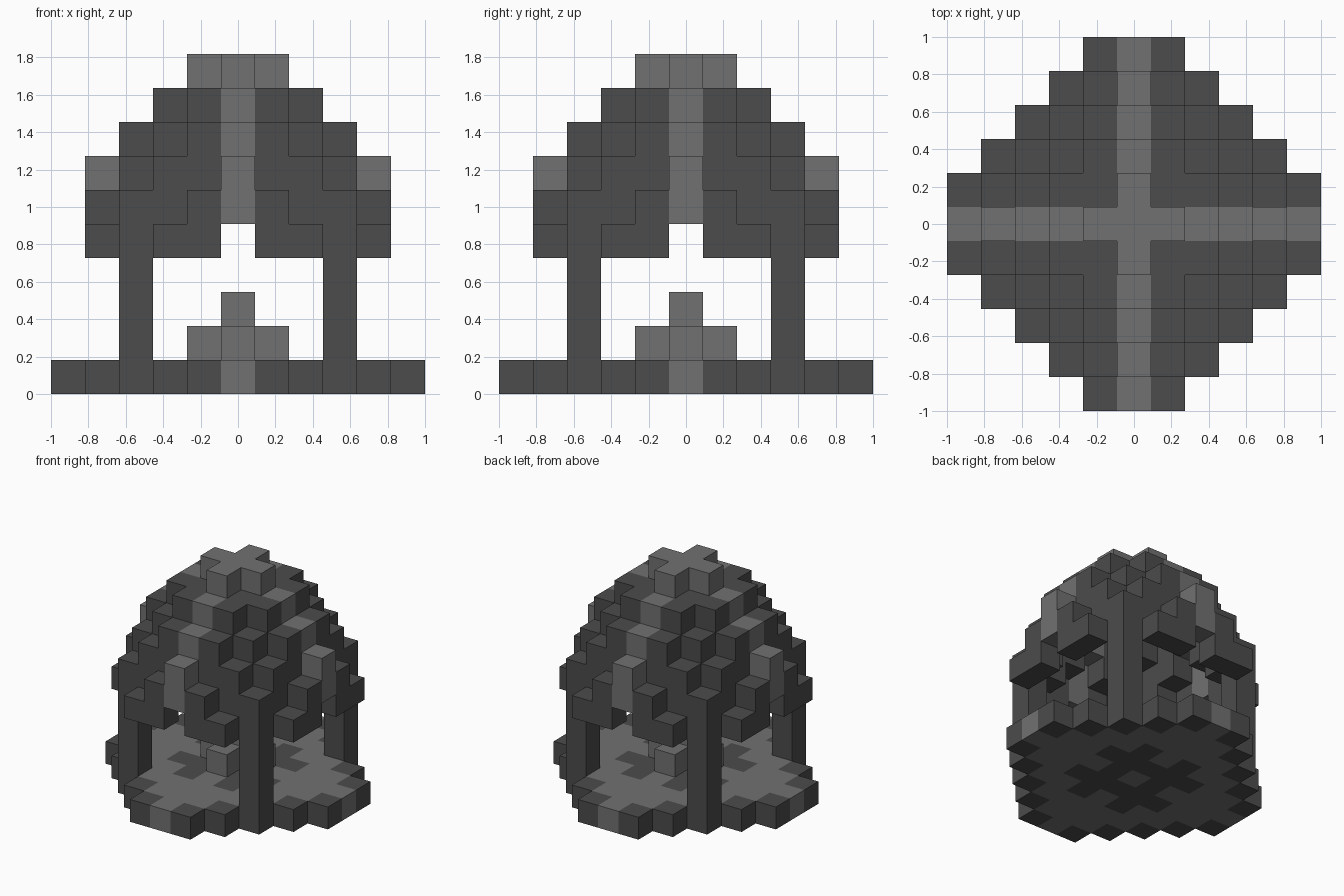
import bpy
import bmesh
from mathutils import Vector

cube = bpy.data.objects.get("Cube")
if cube:
    bpy.data.objects.remove(cube)

CELL = 2 / 11


def make_material(name, value):
    mat = bpy.data.materials.new(name)
    mat.use_nodes = True
    colour = (value, value, value, 1)
    mat.diffuse_color = colour
    mat.node_tree.nodes["Principled BSDF"].inputs["Base Color"].default_value = colour
    return mat


materials = [make_material("dark stone", 0.072), make_material("light stone", 0.165)]


def mirrored(spots, layer):
    """Repeat the spots of one eighth all around the centre."""
    return {(sx * u, sy * v, layer)
            for a, b in spots for u, v in ((a, b), (b, a))
            for sx in (-1, 1) for sy in (-1, 1)}


# Stepped round floor slab
floor = {(x, y, 0) for x in range(-5, 6) for y in range(-5, 6) if abs(x) + abs(y) <= 6}

# Four corner pillars
pillars = set()
for k in range(1, 4):
    pillars |= mirrored([(3, 3)], k)

# Small stepped centre pile
pile = mirrored([(0, 0), (1, 0)], 1) | {(0, 0, 2)}

# Hollow dome, one ring per layer from the arches to the crown
rings = {
    4: [(4, 1), (4, 2), (3, 3)],
    5: [(4, 0), (4, 1), (3, 2), (3, 3)],
    6: [(4, 0), (3, 1), (3, 2)],
    7: [(3, 0), (3, 1), (2, 2)],
    8: [(2, 0), (2, 1), (1, 1)],
    9: [(0, 0), (1, 0)],
}
dome = set()
for k, spots in rings.items():
    dome |= mirrored(spots, k)

solid = floor | pillars | pile | dome


def is_light(cell):
    x, y, k = cell
    a, b = sorted((abs(x), abs(y)))
    if k > 0:
        return a == 0
    # Floor: dark rim with light spokes, and a dark rosette round the centre
    rim = a + b == 6
    rosette = (a, b) in {(0, 1), (1, 1), (1, 2)}
    return not (rim or rosette)


DIRECTIONS = [Vector(d) for axis in ((1, 0, 0), (0, 1, 0), (0, 0, 1))
              for d in (axis, [-c for c in axis])]


def build(name, cells):
    """Make the exposed block faces of a part, then join flat areas."""
    bm = bmesh.new()
    for cell in sorted(cells):
        centre = Vector(cell) + Vector((0, 0, 0.5))
        for n in DIRECTIONS:
            if tuple(int(c) for c in Vector(cell) + n) in solid:
                continue
            u = Vector((n.y, n.z, n.x))
            v = n.cross(u)
            corners = [centre + (n + u * s + v * t) / 2
                       for s, t in ((-1, -1), (1, -1), (1, 1), (-1, 1))]
            face = bm.faces.new([bm.verts.new(c * CELL) for c in corners])
            face.material_index = int(is_light(cell))
    bmesh.ops.remove_doubles(bm, verts=bm.verts[:], dist=CELL / 100)
    bmesh.ops.dissolve_limit(bm, angle_limit=0.01, verts=bm.verts[:],
                             edges=bm.edges[:], delimit={'MATERIAL'})
    mesh = bpy.data.meshes.new(name)
    bm.to_mesh(mesh)
    bm.free()
    for mat in materials:
        mesh.materials.append(mat)
    bpy.context.collection.objects.link(bpy.data.objects.new(name, mesh))


build("floor", floor)
build("pillars", pillars)
build("centre_pile", pile)
build("dome", dome)
